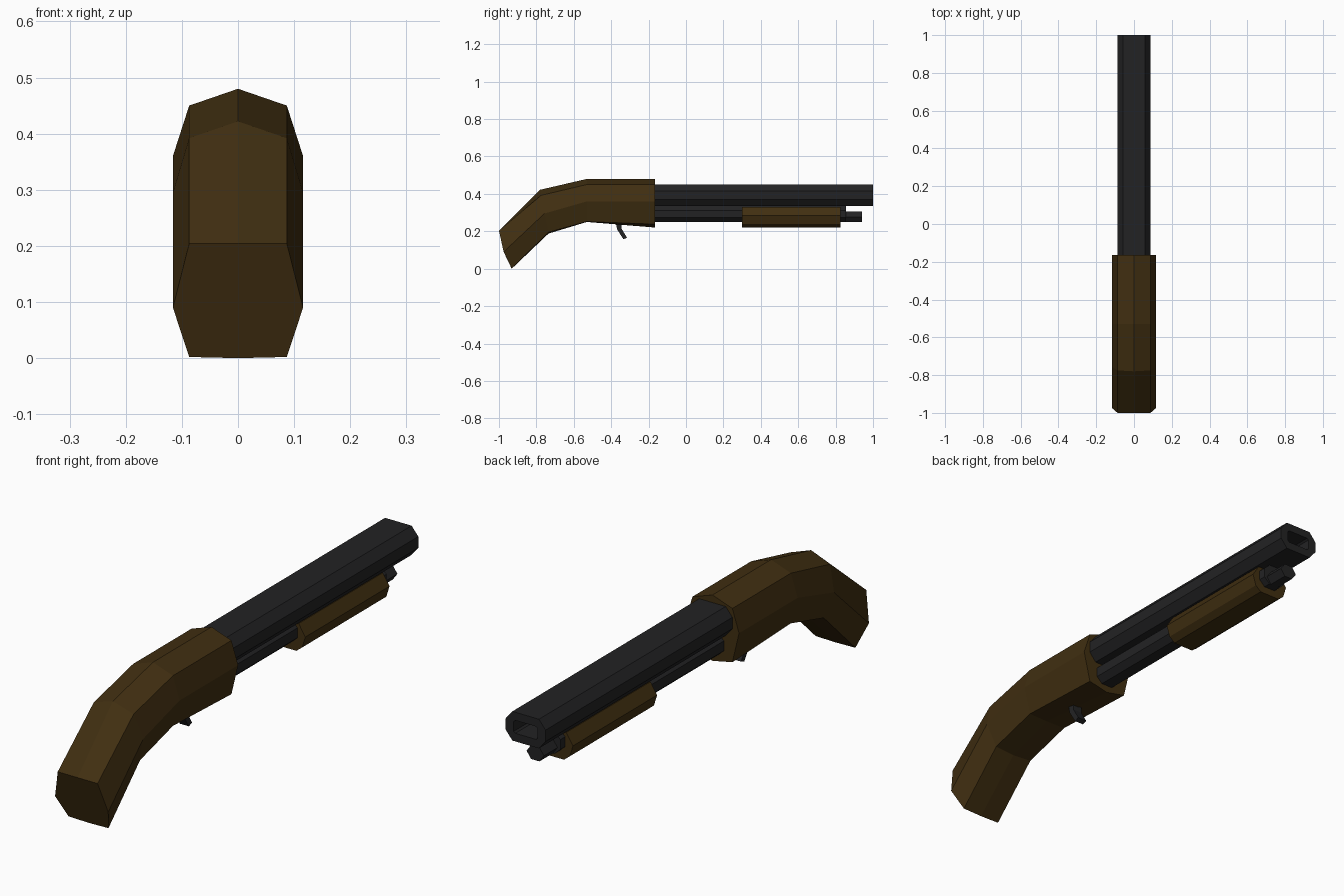
import bpy, bmesh

if "Cube" in bpy.data.objects:
    bpy.data.objects.remove(bpy.data.objects["Cube"])


def material(name, rgb):
    m = bpy.data.materials.new(name)
    m.diffuse_color = (*rgb, 1)
    m.use_nodes = True
    m.node_tree.nodes["Principled BSDF"].inputs["Base Color"].default_value = m.diffuse_color
    return m


WOOD = material("dark_wood", (0.052, 0.028, 0.0055))
METAL = material("black_metal", (0.0165, 0.0165, 0.0175))


def loft(name, rings, mat):
    """Join rings of 3D points with flat faces and cap both ends."""
    bm = bmesh.new()
    vs = [[bm.verts.new(p) for p in r] for r in rings]
    n = len(vs[0])
    for a, b in zip(vs, vs[1:]):
        for i in range(n):
            j = (i + 1) % n
            bm.faces.new((a[i], a[j], b[j], b[i]))
    bm.faces.new(vs[0])
    bm.faces.new(vs[-1])
    bmesh.ops.recalc_face_normals(bm, faces=bm.faces)
    me = bpy.data.meshes.new(name)
    bm.to_mesh(me)
    bm.free()
    me.materials.append(mat)
    ob = bpy.data.objects.new(name, me)
    bpy.context.collection.objects.link(ob)
    return ob


def mirrored(half):
    """Right half outline (x, z) from top to bottom -> closed outline."""
    return half + [(-x, z) for x, z in reversed(half)]


def prism(name, half, y0, y1, mat):
    outline = mirrored(half)
    return loft(name, [[(x, y, z) for x, z in outline] for y in (y0, y1)], mat)


# Stock: (y, z) of crown, shoulder, side, bottom corner, keel in each section
sections = [
    [(-1.0, .204), (-1.0, .204), (-.975, .09), (-.932, .002), (-.932, 0)],
    [(-.78, .422), (-.775, .392), (-.757, .295), (-.735, .195), (-.735, .188)],
    [(-.53, .48), (-.53, .45), (-.53, .36), (-.53, .252), (-.53, .25)],
    [(-.165, .48), (-.165, .45), (-.165, .36), (-.165, .238), (-.165, .22)],
]
rings = []
for s in sections:
    right = [(x, y, z) for x, (y, z) in zip((0, .087, .116, .087, 0), s)]
    left = [(-x, y, z) for x, y, z in reversed(right[1:4])]
    rings.append(right + left)
loft("stock", rings, WOOD)

# Barrel: flattened octagon with a recessed bore
outline = mirrored([(.058, .45), (.087, .415), (.087, .37), (.058, .335)])
bore = mirrored([(.045, .418), (.052, .412), (.052, .373), (.045, .367)])
loft("barrel", [[(x, y, z) for x, z in o]
                for o, y in ((outline, -.2), (outline, 1), (bore, 1), (bore, .9))], METAL)

# Magazine tube under the barrel and its thinner end cap
prism("magazine_tube", [(.025, .335), (.05, .312), (.05, .273), (.025, .25)], -.2, .855, METAL)
prism("magazine_cap", [(.018, .305), (.038, .2775), (.018, .25)], .84, .94, METAL)

# Sliding fore grip
prism("fore_grip", [(.055, .33), (.084, .285), (.07, .24), (.045, .22)], .30, .825, WOOD)

# Trigger: bent side profile
profile = [(-.378, .26), (-.368, .21), (-.335, .158), (-.315, .165), (-.345, .215), (-.345, .26)]
loft("trigger", [[(x, y, z) for y, z in profile] for x in (-.02, .02)], METAL)
